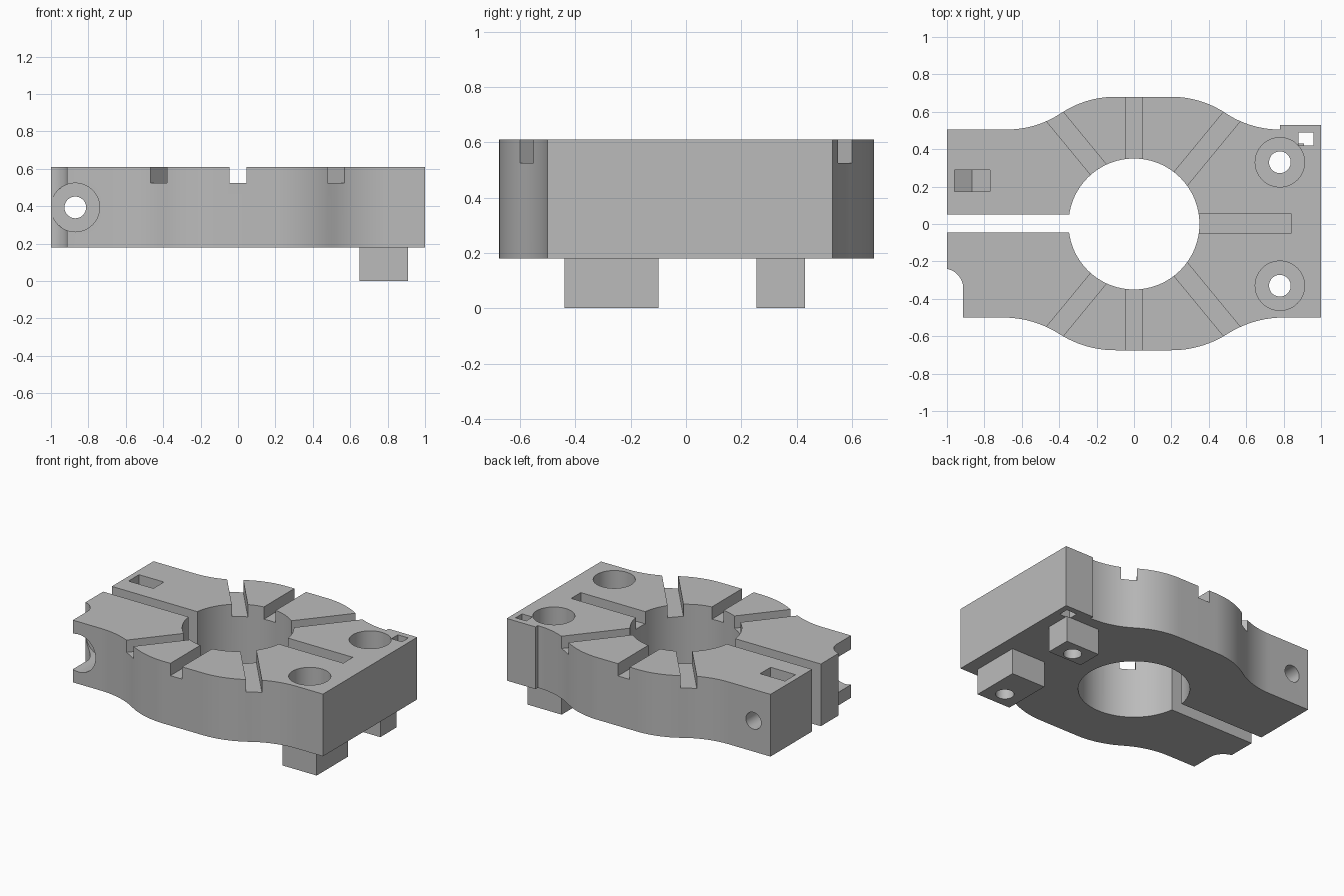
import bpy, bmesh
from math import sin, cos, pi, radians, sqrt
from mathutils import Matrix, Vector

cube = bpy.data.objects.get("Cube")
if cube:
    bpy.data.objects.remove(cube, do_unlink=True)

grey = bpy.data.materials.new("light_grey")
grey.use_nodes = True
GREY = (0.5, 0.5, 0.5, 1)
grey.diffuse_color = GREY
grey.node_tree.nodes["Principled BSDF"].inputs["Base Color"].default_value = GREY

BASE, TOP = 0.18, 0.61      # body height range
SLOT_Z = 0.525              # floor of the top slots


def finish(name, bm):
    bmesh.ops.recalc_face_normals(bm, faces=bm.faces)
    mesh = bpy.data.meshes.new(name)
    bm.to_mesh(mesh)
    bm.free()
    obj = bpy.data.objects.new(name, mesh)
    bpy.context.collection.objects.link(obj)
    mesh.materials.append(grey)
    return obj


def prism(name, points, lo, hi, along_y=False):
    """Extrude a flat outline between lo and hi along z (or y)."""
    bm = bmesh.new()
    place = (lambda a, b, h: (a, h, b)) if along_y else (lambda a, b, h: (a, b, h))
    face = bm.faces.new([bm.verts.new(place(a, b, lo)) for a, b in points])
    new = bmesh.ops.extrude_face_region(bm, geom=[face])["geom"]
    shift = Vector(place(0, 0, hi - lo))
    bmesh.ops.translate(bm, vec=shift, verts=[v for v in new if isinstance(v, bmesh.types.BMVert)])
    return finish(name, bm)


def box(name, x0, x1, y0, y1, z0, z1):
    return prism(name, [(x0, y0), (x1, y0), (x1, y1), (x0, y1)], z0, z1)


def disc(name, a, b, r, lo, hi, along_y=False, n=64):
    pts = [(a + r * cos(2 * pi * i / n), b + r * sin(2 * pi * i / n)) for i in range(n)]
    return prism(name, pts, lo, hi, along_y)


def cut(target, cutter):
    """Subtract the cutter for good, then remove it."""
    mod = target.modifiers.new("cut", "BOOLEAN")
    mod.operation = "DIFFERENCE"
    mod.solver = "EXACT"
    mod.object = cutter
    bpy.context.view_layer.objects.active = target
    bpy.ops.object.modifier_apply(modifier=mod.name)
    bpy.data.objects.remove(cutter, do_unlink=True)


def s_curve(x0, y0, x1, y1, n=12):
    """Two tangent arcs joining two level edges."""
    w, h = (x1 - x0) / 2, (y1 - y0) / 2
    r = (w * w + h * h) / (2 * abs(h))
    sign = 1 if h > 0 else -1
    pts = []
    for i in range(2 * n + 1):
        t = i / n
        d = abs(w) * (t if t <= 1 else 2 - t)
        rise = sign * (r - sqrt(r * r - d * d))
        pts.append((x0 + w * t, y0 + rise if t <= 1 else y1 - rise))
    return pts


# Body outline, counter-clockwise from the front left corner
outline = [(-1, -0.5)]
outline += s_curve(-0.7, -0.5, -0.1, -0.675)
outline += s_curve(0.2, -0.675, 0.8, -0.5)
outline += [(1, -0.5), (1, 0.53), (0.78, 0.53)]
outline += s_curve(0.78, 0.505, 0.2, 0.68)
outline += s_curve(-0.1, 0.68, -0.68, 0.505)
outline += [(-1, 0.505)]
body = prism("clamp_body", outline, BASE, TOP)

# Central bore and the clamping split
cut(body, disc("bore_cutter", 0, 0, 0.35, 0, 1, n=96))
cut(body, box("split_cutter", -1.2, -0.1, -0.045, 0.05, 0, 1))

# Top slots: straight across, closed key slot, and four angled ones
cut(body, box("cross_slot_cutter", -0.045, 0.045, -1, 1, SLOT_Z, 1))
cut(body, box("key_slot_cutter", 0.2, 0.84, -0.05, 0.055, SLOT_Z, 1))
for angle in (50.5, 129.5, 230.5, 309.5):
    slot = box("angled_slot_cutter", 0.15, 1, -0.05, 0.05, SLOT_Z, 1)
    slot.data.transform(Matrix.Translation((0.05, 0, 0)) @ Matrix.Rotation(radians(angle), 4, "Z"))
    cut(body, slot)

# Mounting holes with wide screw-head recesses
for y in (-0.33, 0.33):
    cut(body, disc("recess_cutter", 0.78, y, 0.132, 0.27, 1))
    cut(body, disc("screw_hole_cutter", 0.78, y, 0.058, 0, 1, n=40))

# Small square hole in the back corner
cut(body, box("square_hole_cutter", 0.88, 0.96, 0.42, 0.49, 0, 1))

# Rounded corner relief at the front of the split end
cut(body, disc("relief_round_cutter", -1.02, -0.345, 0.107, 0, 1))
cut(body, box("relief_cutter", -1.2, -0.913, -1, -0.345, 0, 1))

# Clamp screw: hole through both jaws, head recess and nut pocket
cut(body, disc("clamp_hole_cutter", -0.87, 0.393, 0.058, -1, 1, True, 40))
cut(body, disc("clamp_recess_cutter", -0.87, 0.393, 0.13, -1, -0.235, True))
pocket = [(-0.96, 0.8), (-0.96, 0.335), (-0.865, 0.28), (-0.77, 0.335), (-0.77, 0.8)]
cut(body, prism("nut_pocket_cutter", pocket, 0.175, 0.29, True))

# Feet under the mounting holes
parts = [body]
for name, y0, y1, hole_y in (("front_foot", -0.44, -0.1, -0.33), ("back_foot", 0.255, 0.43, 0.33)):
    foot = box(name, 0.65, 0.91, y0, y1, 0, BASE)
    cut(foot, disc("foot_hole_cutter", 0.78, hole_y, 0.058, -1, 1, n=40))
    parts.append(foot)

# Smooth the curved walls, keep edges crisp
for obj in parts:
    bpy.ops.object.select_all(action="DESELECT")
    obj.select_set(True)
    bpy.context.view_layer.objects.active = obj
    bpy.ops.object.shade_smooth_by_angle(angle=radians(25))
